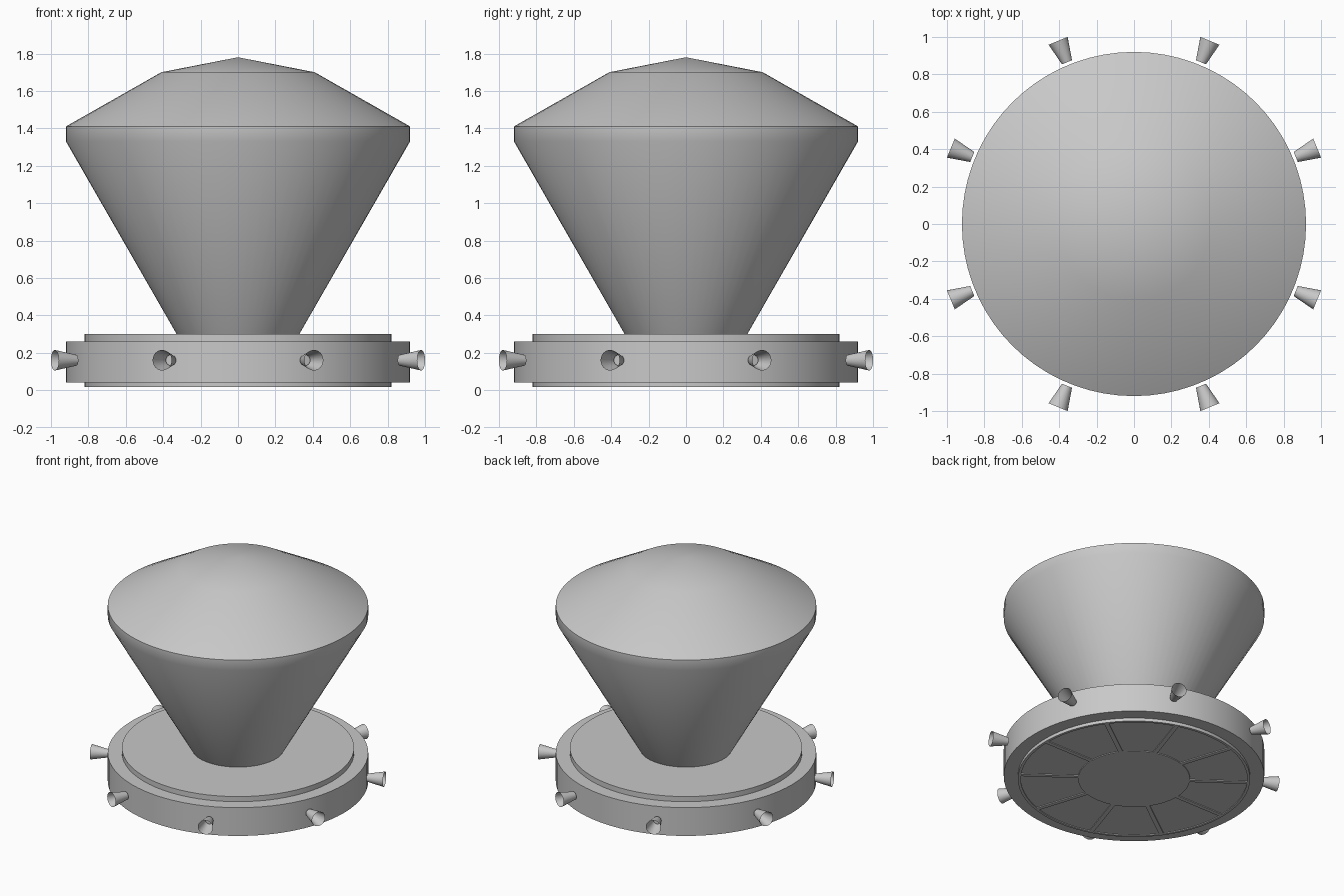
import bpy, bmesh, math

if "Cube" in bpy.data.objects:
    bpy.data.objects.remove(bpy.data.objects["Cube"])

grey = bpy.data.materials.new("plain_grey")
grey.diffuse_color = (0.58, 0.58, 0.58, 1)
grey.use_nodes = True
grey.node_tree.nodes["Principled BSDF"].inputs["Base Color"].default_value = grey.diffuse_color


def finish(name, bm, smooth=True):
    mesh = bpy.data.meshes.new(name)
    bm.to_mesh(mesh)
    bm.free()
    mesh.materials.append(grey)
    obj = bpy.data.objects.new(name, mesh)
    bpy.context.collection.objects.link(obj)
    if smooth:
        bpy.ops.object.select_all(action='DESELECT')
        obj.select_set(True)
        bpy.context.view_layer.objects.active = obj
        bpy.ops.object.shade_smooth_by_angle(angle=math.radians(35))
    return obj


def lathe(name, profile, segments):
    """Spin (radius, z) points, listed from bottom to top, around z."""
    bm = bmesh.new()
    rings = []
    for r, z in profile:
        if r == 0:
            rings.append([bm.verts.new((0, 0, z))] * segments)
        else:
            angles = [2 * math.pi * i / segments for i in range(segments)]
            rings.append([bm.verts.new((r * math.cos(a), r * math.sin(a), z)) for a in angles])
    for low, high in zip(rings, rings[1:]):
        for i in range(segments):
            j = (i + 1) % segments
            corners = [low[i], low[j], high[j], high[i]]
            bm.faces.new(list(dict.fromkeys(corners)))
    return finish(name, bm)


# Round base with stepped rims and a shallow recessed ring underneath
lathe("base", [(0, 0.016), (0.395, 0.016), (0.395, 0.022), (0.80, 0.022),
               (0.80, 0.016), (0.82, 0.016), (0.82, 0.04), (0.92, 0.04),
               (0.92, 0.26), (0.82, 0.26), (0.82, 0.30), (0, 0.30)], 72)

# Flared body with a short upright band
lathe("flared_body", [(0.328, 0.30), (0.92, 1.33), (0.92, 1.41)], 72)

# Shallow two-slope cap
lathe("cap", [(0.92, 1.41), (0.41, 1.70), (0, 1.78)], 72)

# Ten ribs dividing the underside into panels
for k in range(10):
    bm = bmesh.new()
    bmesh.ops.create_cube(bm, size=1)
    bmesh.ops.scale(bm, vec=(0.415, 0.032, 0.007), verts=bm.verts)
    bmesh.ops.translate(bm, vec=(0.5975, 0, 0.0195), verts=bm.verts)
    rib = finish(f"underside_rib_{k + 1}", bm, smooth=False)
    rib.rotation_euler.z = math.radians(36 * k)

# Eight open flared nozzles around the base
for k in range(8):
    a = math.radians(22.5 + 45 * k)
    nozzle = lathe(f"nozzle_{k + 1}", [(0.029, 0), (0.055, 0.124)], 24)
    nozzle.location = (0.936 * math.cos(a), 0.936 * math.sin(a), 0.16)
    nozzle.rotation_euler = (0, math.pi / 2, a)
